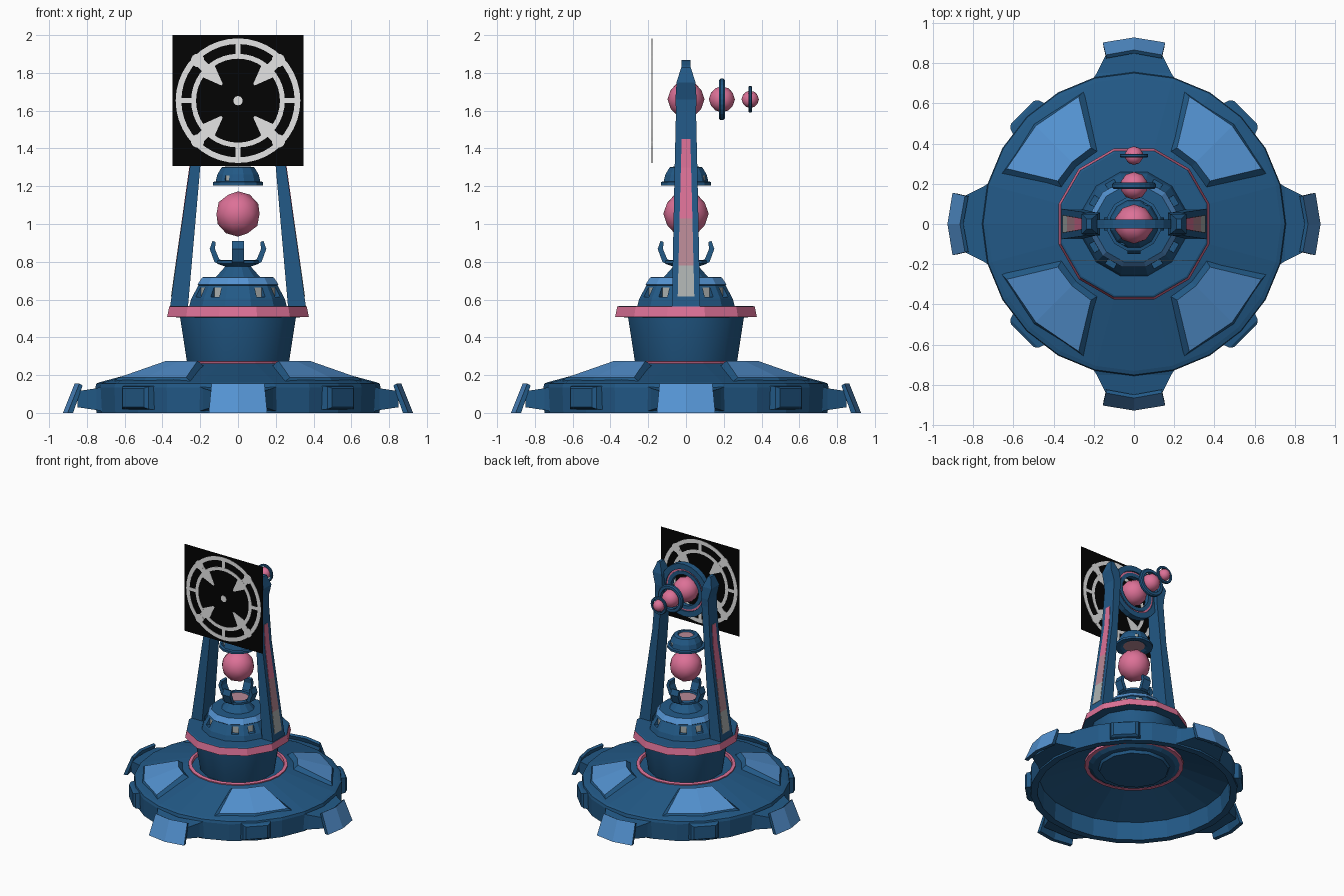
import bpy, bmesh, math
from mathutils import Matrix

if "Cube" in bpy.data.objects:
    bpy.data.objects.remove(bpy.data.objects["Cube"])

def material(name, rgb):
    m = bpy.data.materials.new(name)
    m.diffuse_color = (*rgb, 1)
    m.use_nodes = True
    m.node_tree.nodes["Principled BSDF"].inputs["Base Color"].default_value = m.diffuse_color
    return m

DARK = material("dark_blue", (.016, .10, .24))
LIGHT = material("light_blue", (.088, .29, .64))
PINK = material("pink", (.72, .165, .31))
DUSTY = material("dusty_pink", (.48, .25, .30))
GREY = material("window_grey", (.42, .45, .44))
BLACK = material("panel_black", (.001, .001, .001))
PALE = material("pale_grey", (.78, .78, .78))

def finish(name, bm, mats, mtx=Matrix()):
    bmesh.ops.recalc_face_normals(bm, faces=bm.faces)
    me = bpy.data.meshes.new(name)
    bm.to_mesh(me)
    bm.free()
    for m in mats:
        me.materials.append(m)
    ob = bpy.data.objects.new(name, me)
    bpy.context.collection.objects.link(ob)
    ob.matrix_world = mtx
    return ob

def loft(name, rings, mats, rule=lambda i, j: 0, mtx=Matrix(), closed=False, caps=(0, 0)):
    """Skin rings of points; rule(ring, side) picks the material of a face."""
    bm = bmesh.new()
    vs = [[bm.verts.new(p) for p in r] for r in rings]
    n = len(vs[0])
    for i in range(len(vs) if closed else len(vs) - 1):
        a, b = vs[i], vs[(i + 1) % len(vs)]
        for j in range(n):
            k = (j + 1) % n
            bm.faces.new((a[j], a[k], b[k], b[j])).material_index = rule(i, j)
    if not closed:
        bm.faces.new(vs[0]).material_index = caps[0]
        if len(vs) > 1:
            bm.faces.new(vs[-1]).material_index = caps[1]
    return finish(name, bm, mats, mtx)

def lathe(name, prof, n, mats, rule=lambda i, j: 0, mtx=Matrix(), closed=False, caps=(0, 0), rot=0.0):
    rings = [[(r * math.cos(rot + math.tau * k / n), r * math.sin(rot + math.tau * k / n), z)
              for k in range(n)] for r, z in prof]
    return loft(name, rings, mats, rule, mtx, closed, caps)

def turn(deg):
    return Matrix.Rotation(math.radians(deg), 4, 'Z')

def bar(name, secs, ang, mats, rule=lambda i, j: 0):
    """Upright bar from (z, inner, outer, half width), turned about z."""
    rings = [[(a, -w, z), (b, -w, z), (b, w, z), (a, w, z)] for z, a, b, w in secs]
    return loft(name, rings, mats, rule, turn(ang))

def spoke(name, secs, ang):
    """Radial block from (r, half width, z low, z high)."""
    rings = [[(r, -w, a), (r, w, a), (r, w, b), (r, -w, b)] for r, w, a, b in secs]
    return loft(name, rings, [DARK], mtx=turn(ang))

def smooth(ob):
    bpy.ops.object.select_all(action='DESELECT')
    bpy.context.view_layer.objects.active = ob
    ob.select_set(True)
    bpy.ops.object.shade_smooth_by_angle(angle=math.radians(35))

def ball(name, r, loc):
    bm = bmesh.new()
    bmesh.ops.create_icosphere(bm, subdivisions=2, radius=r)
    smooth(finish(name, bm, [PINK], Matrix.Translation(loc)))

def upright(y, z):
    return Matrix.Translation((0, y, z)) @ Matrix.Rotation(math.pi / 2, 4, 'X')

def hoop(name, r0, r1, h, y, z, mat, n=24, c=0.0):
    prof = [(r0, -h), (r1 - c, -h), (r1, c - h), (r1, h - c), (r1 - c, h), (r0, h)] if c else \
        [(r0, -h), (r1, -h), (r1, h), (r0, h)]
    return lathe(name, prof, n, [mat], mtx=upright(y, z), closed=True)

def recess_windows(ob, z0, z1, angles, wide, mat):
    """Cut upright recessed panes into the wall faces between two heights."""
    bm = bmesh.new()
    bm.from_mesh(ob.data)
    for f in list(bm.faces):
        c = f.calc_center_median()
        ang = math.degrees(math.atan2(c.y, c.x)) % 360
        if not (z0 < c.z < z1) or min(abs(ang - a) for a in angles) > 2:
            continue
        lp = [l.vert for l in f.loops]
        i = next(i for i in range(4) if lp[i].co.z < c.z and lp[(i + 1) % 4].co.z < c.z)
        q = lp[i:] + lp[:i]          # two low corners, then two high ones
        def at(u, v):
            return q[0].co.lerp(q[1].co, u).lerp(q[3].co.lerp(q[2].co, u), v)
        uv = ((.5 - wide, .12), (.5 + wide, .12), (.5 + wide, .85), (.5 - wide, .85))
        rim = [bm.verts.new(at(*p)) for p in uv]
        pane = [bm.verts.new(v.co) for v in rim]
        for v, top in zip(pane, (rim[3], rim[2], rim[2], rim[3])):
            v.co.x, v.co.y = top.co.x * .985, top.co.y * .985
        bm.faces.remove(f)
        for a, b in ((q, rim), (rim, pane)):
            for j in range(4):
                bm.faces.new((a[j], a[(j + 1) % 4], b[(j + 1) % 4], b[j]))
        bm.faces.new(pane).material_index = mat
    bm.to_mesh(ob.data)
    bm.free()

# Hollow base shell, glow ring and floor
lathe("base_shell", [(.75, 0), (.755, .135), (.75, .155), (.73, .163), (.36, .262), (.355, .235),
                     (.69, .14), (.70, 0)], 24, [DARK], closed=True)
lathe("base_glow_ring", [(.358, .215), (.36, .27), (.335, .274), (.33, .215)], 24, [PINK], closed=True)
lathe("base_floor", [(.30, .20), (.333, .22), (.333, .25), (.27, .24)], 24, [DARK])

# Raised pads and side boxes on the diagonals
def pad(ang):
    def row(r, z, spread, order):
        return [(r * math.cos(math.radians(a * spread)), r * math.sin(math.radians(a * spread)), z)
                for a in order]
    low = row(.40, .245, 18.5, (-1, 0, 1)) + row(.705, .165, 24.5, (1, 0, -1))
    top = row(.435, .276, 15.5, (-1, 0, 1)) + row(.69, .187, 21.5, (1, 0, -1))
    bm = bmesh.new()
    a = [bm.verts.new(p) for p in low]
    b = [bm.verts.new(p) for p in top]
    for j in range(6):
        k = (j + 1) % 6
        bm.faces.new((a[j], a[k], b[k], b[j]))
    for q in ((0, 1, 4, 5), (1, 2, 3, 4)):
        bm.faces.new([b[i] for i in q]).material_index = 1
    finish("base_pad", bm, [DARK, LIGHT], turn(ang))

for ang in (45, 135, 225, 315):
    pad(ang)
    spoke("side_box", [(.72, .115, .015, .145), (.77, .10, .02, .14), (.785, .08, .03, .13)], ang)

# Splayed feet with bridges
for ang in (0, 90, 180, 270):
    spoke("foot_bridge", [(.72, .205, .01, .14), (.75, .185, .015, .13), (.85, .135, .03, .115)], ang)
    rings = []
    for s, d in ((-1, .025), (0, 0), (1, .025)):
        rings.append([(.927 - d, s * .155, 0), (.865 - d, s * .14, .155),
                      (.848 - d, s * .138, .145), (.898 - d, s * .15, 0)])
    loft("foot_plate", rings, [DARK, LIGHT], lambda i, j: int(j == 0), turn(ang))

# Tower drum, collar and dome (twelve sides, flat side forward)
R15 = math.radians(15)
C = 1 / math.cos(R15)
smooth(lathe("tower_drum", [(.25, .18), (.272, .22), (.318, .51)], 12, [DARK], rot=R15))
lathe("collar", [(.30, .505), (.375 * C, .508), (.364 * C, .562), (.355 * C, .566)], 12, [PINK, DARK],
      caps=(1, 1), rule=lambda i, j: int(i != 1), rot=R15)
dome = lathe("dome", [(.268, .56), (.256, .605), (.217, .675), (.222, .68), (.195, .718), (.12, .72),
                      (.07, .775), (.115, .79), (.115, .806), (.085, .81), (.08, .80)], 12,
             [DARK, LIGHT, DUSTY, GREY], lambda i, j: int(i == 3), caps=(0, 2), rot=R15)
recess_windows(dome, .62, .66, [a for a in range(0, 360, 30) if a % 90], .2, 3)

# Claws that cradle the orb
for q in range(4):
    loft("claw", [[(a, -.033, b), (a, .033, b), (c, .033, d), (c, -.033, d)] for a, b, c, d in
                  ((.10, .785, .085, .806), (.125, .80, .10, .815), (.15, .868, .122, .868),
                   (.135, .91, .118, .905))], [DARK], mtx=turn(q * 90))
ball("main_orb", .12, (0, 0, 1.053))

# Floating emitter above the orb
emitter = lathe("emitter", [(.08, 1.215), (.10, 1.205), (.138, 1.205), (.138, 1.222), (.122, 1.226),
                            (.113, 1.262), (.09, 1.30), (.06, 1.305), (.055, 1.295)], 12,
                [DARK, DUSTY, GREY], caps=(1, 1), rot=R15)
recess_windows(emitter, 1.235, 1.255, [60, 240], .2, 2)

# Two tall legs with glowing inlays
def outer(z):
    return .36 - (z - .56) * .142 if z < 1.3 else .255 - (z - 1.3) * .0667
for ang in (0, 180):
    bar("leg", [(.56, .265, .36, .075), (1.3, .20, .255, .06), (1.6, .175, .235, .053),
                (1.66, .17, .235, .056), (1.75, .18, .26, .05), (1.83, .212, .235, .025)], ang, [DARK])
    bar("leg_inlay", [(z, outer(z) - .01, outer(z) + .003, w) for z, w in
                      ((.615, .044), (.78, .040), (1.03, .034), (1.3, .027), (1.45, .023))],
        ang, [GREY, DUSTY, PINK], lambda i, j: min(i, 2))

# Top hoop with three orbs running to the back
Z = 1.66
hoop("top_hoop", .165, .208, .023, 0, Z, DARK)
hoop("top_hoop_glow", .15, .166, .012, 0, Z, PINK)
hoop("top_hoop_inner", .122, .151, .018, 0, Z, DARK)
ball("top_orb", .098, (0, 0, Z))
ball("middle_orb", .069, (0, .19, Z))
hoop("middle_orb_ring", .08, .109, .016, .19, Z, DARK, c=.008)
ball("small_orb", .046, (0, .34, Z))
hoop("small_orb_ring", .053, .07, .009, .34, Z, DARK, c=.004)

# Projected panel: thin black sheet with a pale target pattern
PY, PZ = -.18, 1.653
def sheet(name, pts, h, mat, ang=0):
    sides = (-1, 1) if h else (0,)
    loft(name, [[(x, y, s * h) for x, y in pts] for s in sides], [mat], mtx=upright(PY, PZ) @ turn(ang)) \
        if h else plane(name, pts, mat)

def plane(name, pts, mat):
    bm = bmesh.new()
    bm.faces.new([bm.verts.new((x, y, 0)) for x, y in pts])
    finish(name, bm, [mat], upright(PY, PZ))

sheet("panel", [(-.347, -.347), (.347, -.347), (.347, .347), (-.347, .347)], 0, BLACK)
hoop("pattern_outer_ring", .30, .33, .002, PY, PZ, PALE, 40)
hoop("pattern_inner_ring", .222, .248, .002, PY, PZ, PALE, 40)
disc = lambda r, x: [(x + r * math.cos(math.tau * k / 12), r * math.sin(math.tau * k / 12)) for k in range(12)]
sheet("pattern_dot", disc(.025, 0), .002, PALE)
for k in range(4):
    sheet("pattern_bar", [(.24, -.013), (.31, -.013), (.31, .013), (.24, .013)], .0018, PALE, k * 90)
    sheet("pattern_node", disc(.036, .302), .0022, PALE, k * 90 + 45)
    sheet("pattern_spike", [(.12, -.006), (.235, -.05), (.235, .05), (.12, .006)], .0016, PALE, k * 90 + 45)
    sheet("pattern_strut", [(.23, -.025), (.31, -.025), (.31, .025), (.23, .025)], .0014, PALE, k * 90 + 45)
